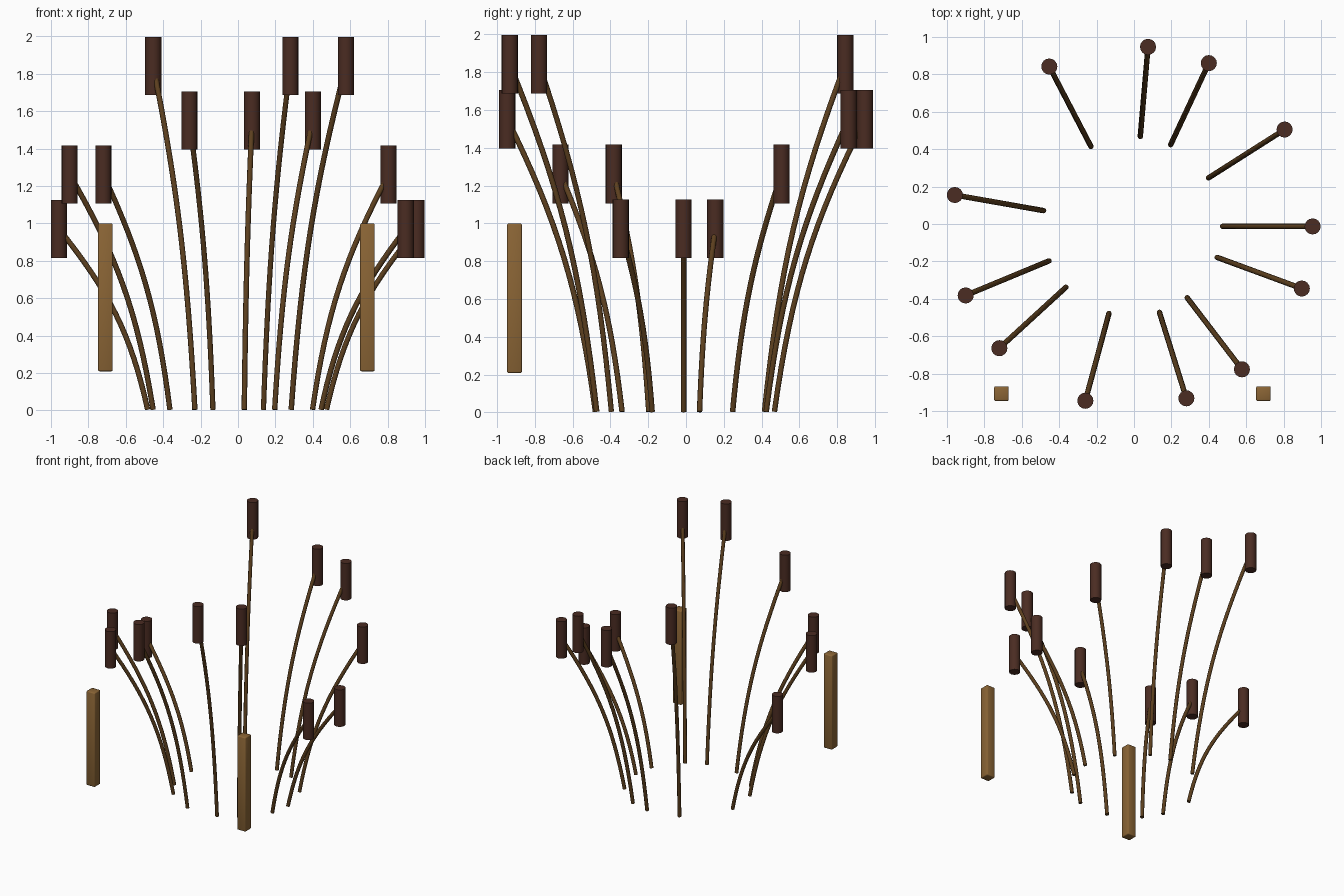
import bpy, bmesh, math
from mathutils import Vector, Matrix

if "Cube" in bpy.data.objects:
    bpy.data.objects.remove(bpy.data.objects["Cube"])


def material(name, rgb):
    m = bpy.data.materials.new(name)
    m.diffuse_color = (*rgb, 1)
    m.use_nodes = True
    m.node_tree.nodes["Principled BSDF"].inputs["Base Color"].default_value = m.diffuse_color
    return m


STEM = material("stem brown", (0.107, 0.050, 0.013))
HEAD = material("dark seed head", (0.069, 0.025, 0.016))
WOOD = material("post wood", (0.258, 0.130, 0.036))


def finish(bm, name, mat):
    bmesh.ops.recalc_face_normals(bm, faces=bm.faces)
    me = bpy.data.meshes.new(name)
    bm.to_mesh(me)
    bm.free()
    me.materials.append(mat)
    ob = bpy.data.objects.new(name, me)
    bpy.context.collection.objects.link(ob)
    bpy.ops.object.select_all(action='DESELECT')
    ob.select_set(True)
    bpy.context.view_layer.objects.active = ob
    bpy.ops.object.shade_smooth_by_angle(angle=math.radians(50))


def stem(name, base, top, radius=0.0145, steps=16, sides=10):
    """Round tube bending outward along a cubic curve."""
    p0, p3 = Vector(base), Vector(top)
    d = p3 - p0
    p1 = p0 + Vector((d.x * 0.19, d.y * 0.19, d.z * 0.42))
    p2 = p0 + Vector((d.x * 0.43, d.y * 0.43, d.z * 0.65))
    side = Vector((-d.y, d.x, 0)).normalized()
    bm = bmesh.new()
    rings = []
    for i in range(steps + 1):
        t = i / steps
        s = 1 - t
        p = p0 * s**3 + p1 * 3 * t * s * s + p2 * 3 * t * t * s + p3 * t**3
        tangent = ((p1 - p0) * s * s + (p2 - p1) * 2 * s * t + (p3 - p2) * t * t).normalized()
        up = tangent.cross(side)
        rings.append([bm.verts.new(p + radius * (side * math.cos(a) + up * math.sin(a)))
                      for a in (2 * math.pi * k / sides for k in range(sides))])
    for a, b in zip(rings, rings[1:]):
        for k in range(sides):
            n = (k + 1) % sides
            bm.faces.new((a[k], a[n], b[n], b[k]))
    bm.faces.new(rings[0])
    bm.faces.new(rings[-1])
    finish(bm, name, STEM)


def seed_head(name, centre):
    bm = bmesh.new()
    bmesh.ops.create_cone(bm, cap_ends=True, segments=16, radius1=0.043, radius2=0.043,
                          depth=0.31, matrix=Matrix.Translation(centre))
    finish(bm, name, HEAD)


def post(name, x):
    bm = bmesh.new()
    bmesh.ops.create_cube(bm, size=1, matrix=Matrix.Translation((x, -0.907, 0.604))
                          @ Matrix.Diagonal((0.078, 0.078, 0.79, 1)))
    bmesh.ops.bevel(bm, geom=bm.edges[:], offset=0.007, segments=2, profile=0.5, affect='EDGES')
    finish(bm, name, WOOD)


# Ring of reeds: head x, head y, height level (0 = short .. 3 = tall)
REEDS = [(0.955, -0.013, 0), (0.805, 0.505, 1), (0.40, 0.86, 2), (0.075, 0.947, 2),
         (-0.453, 0.842, 3), (-0.958, 0.155, 0), (-0.90, -0.382, 1), (-0.72, -0.664, 1),
         (-0.26, -0.945, 2), (0.28, -0.932, 3), (0.577, -0.777, 3), (0.897, -0.345, 0)]
for i, (x, y, level) in enumerate(REEDS, 1):
    z = 0.971 + 0.29 * level
    stem(f"stem_{i}", (x * 0.5 - 0.004, y * 0.5 - 0.006, 0.004), (x, y, z))
    seed_head(f"seed_head_{i}", (x, y, z))

# Two floating front posts
post("post_left", -0.709)
post("post_right", 0.692)
